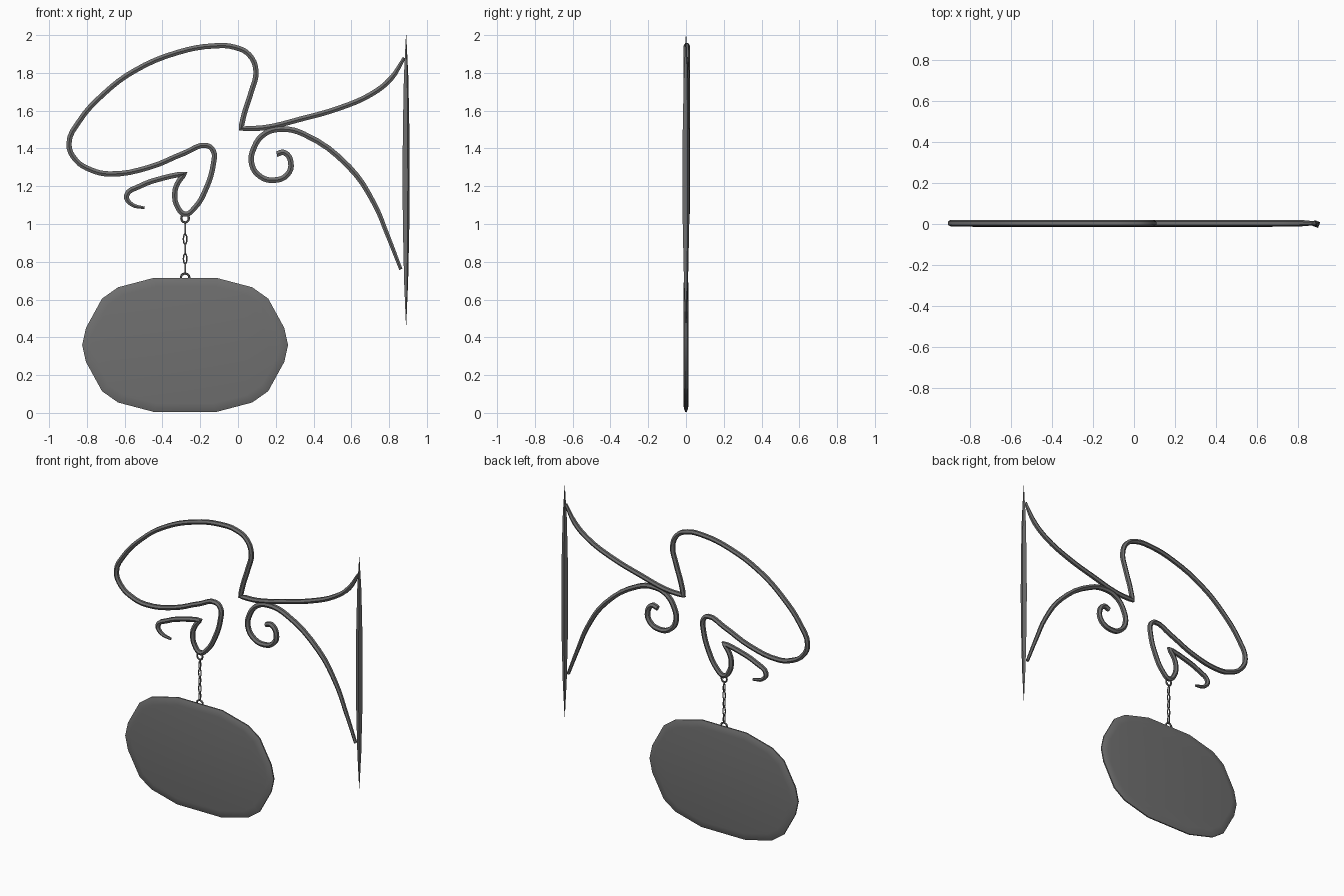
import bpy
import bmesh
import math
from mathutils import Matrix, Vector

default_cube = bpy.data.objects.get("Cube")
if default_cube:
    bpy.data.objects.remove(default_cube, do_unlink=True)

HANG_X = -0.28
SIGN_Z = 0.36


def make_material(name, colour):
    material = bpy.data.materials.new(name)
    material.use_nodes = True
    material.diffuse_color = colour
    for node in material.node_tree.nodes:
        if node.type == "BSDF_PRINCIPLED":
            node.inputs["Base Color"].default_value = colour
    return material


iron = make_material("dark iron grey", (0.16, 0.16, 0.16, 1))


def select_only(obj):
    bpy.ops.object.select_all(action="DESELECT")
    obj.select_set(True)
    bpy.context.view_layer.objects.active = obj


def finish(obj, angle):
    """Give a part its material and smooth shading with sharp edges kept."""
    obj.data.materials.clear()
    obj.data.materials.append(iron)
    select_only(obj)
    bpy.ops.object.shade_smooth_by_angle(angle=math.radians(angle))
    return obj


def mesh_object(name, bm, angle=40):
    bmesh.ops.recalc_face_normals(bm, faces=bm.faces)
    mesh = bpy.data.meshes.new(name)
    bm.to_mesh(mesh)
    bm.free()
    obj = bpy.data.objects.new(name, mesh)
    bpy.context.collection.objects.link(obj)
    return finish(obj, angle)


def rod(name, points, radius, corners=(), tapers=None, y=0.004):
    """Sweep a six-sided bar along a smooth path in the upright plane."""
    curve = bpy.data.curves.new(name, "CURVE")
    curve.dimensions = "3D"
    curve.bevel_depth = radius
    curve.bevel_resolution = 1
    curve.resolution_u = 4
    curve.use_fill_caps = True
    spline = curve.splines.new("BEZIER")
    spline.bezier_points.add(len(points) - 1)
    for index, (x, z) in enumerate(points):
        knot = spline.bezier_points[index]
        knot.co = (x, y, z)
        kind = "VECTOR" if index in corners else "AUTO"
        knot.handle_left_type = knot.handle_right_type = kind
        knot.radius = (tapers or {}).get(index, 1)
    obj = bpy.data.objects.new(name, curve)
    bpy.context.collection.objects.link(obj)
    select_only(obj)
    bpy.ops.object.convert(target="MESH")
    return finish(bpy.context.view_layer.objects.active, 35)


def link(name, z, half_width, half_height, wire, turned=False):
    """Closed oval loop of wire, facing the front or turned edge-on."""
    bm = bmesh.new()
    around, sides = 12, 6
    rings = []
    for i in range(around):
        a = math.tau * i / around
        centre = Vector((half_width * math.cos(a), 0, half_height * math.sin(a)))
        outward = Vector((math.cos(a), 0, math.sin(a)))
        ring = []
        for j in range(sides):
            b = math.tau * j / sides
            offset = outward * math.cos(b) + Vector((0, math.sin(b), 0))
            ring.append(bm.verts.new(centre + offset * wire))
        rings.append(ring)
    for i in range(around):
        here, there = rings[i], rings[(i + 1) % around]
        for j in range(sides):
            k = (j + 1) % sides
            bm.faces.new((here[j], here[k], there[k], there[j]))
    if turned:
        bm.transform(Matrix.Rotation(math.pi / 2, 4, "Z"))
    bm.transform(Matrix.Translation((HANG_X, 0, z)))
    return mesh_object(name, bm, 60)


def loft(name, rings, angle):
    """Skin a stack of equal rings and close both ends."""
    bm = bmesh.new()
    loops = [[bm.verts.new(p) for p in ring] for ring in rings]
    for low, high in zip(loops, loops[1:]):
        for i in range(len(low)):
            k = (i + 1) % len(low)
            bm.faces.new((low[i], low[k], high[k], high[i]))
    bm.faces.new(loops[0])
    bm.faces.new(loops[-1])
    return mesh_object(name, bm, angle)


# Wall bar: slim square spindle, tapered to both tips
def square(z, r):
    corners = [math.radians(25) + math.pi / 2 * i for i in range(4)]
    return [(0.89 + r * math.cos(a), r * math.sin(a), z) for a in corners]


loft("wall_bar", [square(z, r) for z, r in (
    (0.465, 0.001), (0.7, 0.012), (1.0, 0.019), (1.23, 0.021),
    (1.5, 0.019), (1.78, 0.013), (2.0, 0.001))], 30)

# Upper scroll: from the wall, round the big loop, to the hanging hook
rod("upper_scroll", [
    (0.88, 1.88), (0.81, 1.77), (0.71, 1.69), (0.54, 1.615), (0.33, 1.555),
    (0.14, 1.51), (0.015, 1.505), (0.035, 1.59), (0.07, 1.7), (0.095, 1.81),
    (0.06, 1.895), (-0.015, 1.935), (-0.125, 1.943), (-0.32, 1.908),
    (-0.55, 1.81), (-0.71, 1.69), (-0.84, 1.545), (-0.895, 1.425),
    (-0.86, 1.34), (-0.775, 1.285), (-0.68, 1.265), (-0.47, 1.3),
    (-0.285, 1.375), (-0.165, 1.415), (-0.13, 1.385), (-0.13, 1.32),
    (-0.17, 1.185), (-0.23, 1.085), (-0.28, 1.052), (-0.32, 1.09),
    (-0.335, 1.16), (-0.32, 1.215), (-0.28, 1.268), (-0.39, 1.245),
    (-0.52, 1.2), (-0.59, 1.15), (-0.565, 1.105), (-0.495, 1.085)],
    0.016, corners=(6, 32), tapers={0: 0.6, 36: 0.8, 37: 0.5})

# Lower brace: small spiral sweeping down to the wall
rod("lower_brace", [
    (0.205, 1.37), (0.245, 1.378), (0.28, 1.325), (0.26, 1.26), (0.19, 1.232),
    (0.12, 1.25), (0.073, 1.315), (0.085, 1.405), (0.145, 1.48), (0.24, 1.502),
    (0.35, 1.475), (0.59, 1.3), (0.72, 1.11), (0.79, 0.945), (0.862, 0.76)],
    0.017, tapers={12: 0.85, 13: 0.75, 14: 0.6}, y=0.002)

# Chain: a ring at each end and alternating links between
link("hook_ring", 1.03, 0.02, 0.022, 0.006)
link("sign_ring", 0.718, 0.022, 0.02, 0.006)
for n in range(5):
    link(f"chain_link_{n + 1}", 0.972 - 0.052 * n, 0.009, 0.028, 0.004,
         turned=n % 2 == 0)

# Sign board: faceted oval with a softly rounded rim
quarter = [(0.545, 0), (0.525, 0.09), (0.44, 0.245), (0.355, 0.305), (0.165, 0.355)]
half = quarter + [(-x, z) for x, z in reversed(quarter)]
outline = half + [(x, -z) for x, z in reversed(half[1:-1])]


def board_ring(inset, y):
    return [(HANG_X + x * (1 - inset / 0.545), y, SIGN_Z + z * (1 - inset / 0.355))
            for x, z in outline]


rim = [(0.045, 0.0145), (0.018, 0.011), (0, 0.004)]
loft("sign_board", [board_ring(i, -y) for i, y in rim]
     + [board_ring(i, y) for i, y in reversed(rim)], 50)
